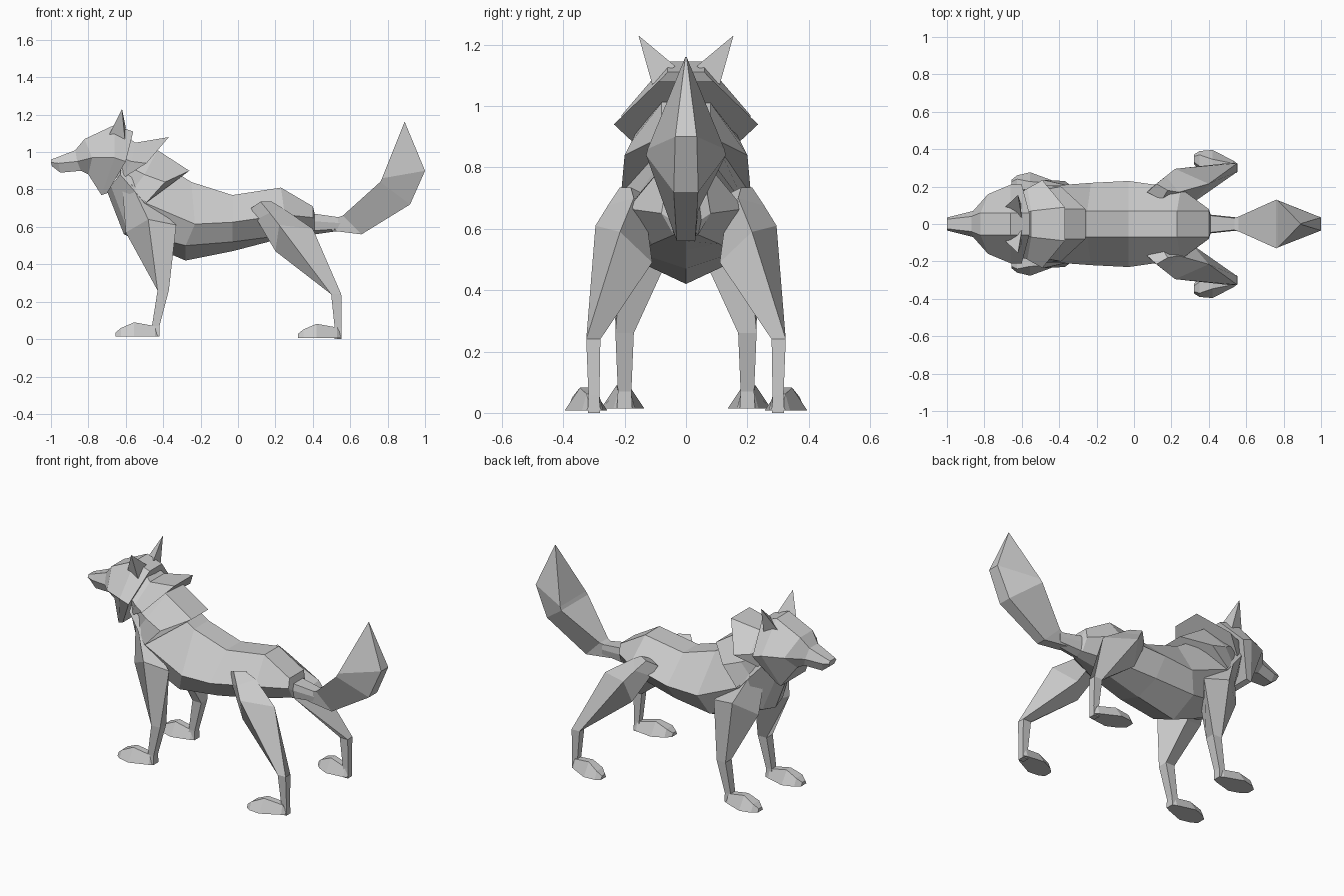
import bpy
import bmesh
from mathutils import Vector

default_cube = bpy.data.objects.get("Cube")
if default_cube:
    bpy.data.objects.remove(default_cube, do_unlink=True)

# One fur colour for the whole animal
fur = bpy.data.materials.new("light_grey_fur")
fur.use_nodes = True
fur_colour = (0.6, 0.6, 0.6, 1)
fur.diffuse_color = fur_colour
fur.node_tree.nodes["Principled BSDF"].inputs["Base Color"].default_value = fur_colour


def loft(name, rings, mirrored=False):
    """Skin closed rings of equal length, cap both ends, optionally mirror to the other side."""
    bm = bmesh.new()
    loops = [[bm.verts.new(point) for point in ring] for ring in rings]
    count = len(loops[0])
    for lower, upper in zip(loops, loops[1:]):
        for i in range(count):
            j = (i + 1) % count
            bm.faces.new((lower[i], lower[j], upper[j], upper[i]))
    for end in (loops[0], loops[-1]):
        bm.faces.new(end)
    bmesh.ops.remove_doubles(bm, verts=bm.verts, dist=0.0001)
    bmesh.ops.recalc_face_normals(bm, faces=bm.faces)
    mesh = bpy.data.meshes.new(name)
    bm.to_mesh(mesh)
    bm.free()
    mesh.materials.append(fur)
    part = bpy.data.objects.new(name, mesh)
    bpy.context.collection.objects.link(part)
    if mirrored:
        modifier = part.modifiers.new("other_side", "MIRROR")
        modifier.use_axis = (False, True, False)
        modifier.use_mirror_merge = False


def section(**half):
    """Symmetric ring from named points running down one side, crown to keel."""
    points = [Vector(point) for point in half.values()]
    other = [Vector((p.x, -p.y, p.z)) for p in reversed(points) if p.y > 0]
    return points + other


def limb(front, outer, back, inner):
    """Four-cornered ring around a leg."""
    return [Vector(corner) for corner in (front, outer, back, inner)]


def shank(x, y, z, depth, width):
    """Small rectangular ring of the lower leg."""
    return limb(front=(x - depth, y - width, z), outer=(x - depth, y + width, z),
                back=(x + depth, y + width, z), inner=(x + depth, y - width, z))


# Torso from the neck to the root of the tail, with flat sloping sides
loft("torso", [
    section(crown=(-.6, .06, 1.08), flank=(-.63, .16, .88),
            belly=(-.68, .07, .82), keel=(-.7, 0, .79)),
    section(crown=(-.42, .07, .95), flank=(-.5, .2, .73),
            belly=(-.59, .1, .58), keel=(-.61, 0, .56)),
    section(crown=(-.25, .07, .84), flank=(-.23, .22, .615),
            belly=(-.28, .17, .5), keel=(-.28, 0, .42)),
    section(crown=(-.03, .07, .77), flank=(-.03, .23, .625),
            belly=(-.03, .15, .52), keel=(-.03, 0, .47)),
    section(crown=(.23, .07, .81), flank=(.25, .19, .665),
            belly=(.2, .11, .55), keel=(.2, 0, .53)),
    section(crown=(.4, .07, .71), flank=(.4, .08, .65),
            belly=(.4, .04, .58), keel=(.4, 0, .56)),
    section(crown=(.41, .045, .67), flank=(.41, .05, .63),
            belly=(.41, .04, .58), keel=(.41, 0, .56)),
    section(crown=(.55, .03, .65), flank=(.55, .035, .62),
            belly=(.55, .03, .59), keel=(.55, 0, .58)),
])

# Bushy tail with a broad front and a narrow back ridge
loft("tail", [
    section(face=(.53, .03, .65), rear=(.5, .03, .58)),
    section(face=(.56, .04, .66), rear=(.66, .03, .56)),
    section(face=(.76, .13, .84), rear=(.92, .04, .72)),
    section(face=(.77, .125, .86), rear=(1, .035, .9)),
    section(face=(.89, .002, 1.16), rear=(.892, .002, 1.16)),
])

# Head with a tapering muzzle and flared cheeks
loft("head", [
    section(crown=(-1, .025, .96), cheek=(-1, .035, .945), jaw=(-.995, .02, .925)),
    section(crown=(-.96, .03, .975), cheek=(-.96, .045, .94), jaw=(-.95, .03, .89)),
    section(crown=(-.87, .04, 1.01), cheek=(-.86, .07, .95), jaw=(-.84, .05, .9)),
    section(crown=(-.82, .06, 1.07), cheek=(-.78, .16, .97), jaw=(-.8, .06, .88)),
    section(crown=(-.66, .06, 1.145), cheek=(-.66, .21, .97), jaw=(-.73, .12, .77)),
    section(crown=(-.56, .06, 1.11), cheek=(-.6, .21, .95), jaw=(-.7, .12, .78)),
])

# Two overlapping layers of mane behind the head
loft("upper_mane", [
    section(crown=(-.6, .05, 1.09), cheek=(-.62, .16, .97), throat=(-.66, .1, .87)),
    section(crown=(-.55, .07, 1.05), cheek=(-.57, .19, .95), throat=(-.63, .14, .85)),
    section(crown=(-.37, .09, 1.08), cheek=(-.49, .235, .94), throat=(-.6, .16, .87)),
])
loft("lower_mane", [
    section(crown=(-.54, .06, 1.04), cheek=(-.58, .16, .92), throat=(-.62, .13, .85)),
    section(crown=(-.43, .08, 1.01), cheek=(-.5, .18, .88), throat=(-.56, .17, .8)),
    section(crown=(-.26, .08, .9), cheek=(-.39, .2, .84), throat=(-.49, .21, .73)),
])

# Pointed ears
ear_tip = Vector((-.62, .155, 1.23))
ear_base = [Vector(p) for p in ((-.69, .09, 1.09), (-.6, .035, 1.13), (-.605, .11, 1.07))]
loft("ears", [ear_base, [ear_tip.lerp(p, 0.01) for p in ear_base]], mirrored=True)

# Front legs, from shoulder to heel
loft("front_legs", [
    limb(front=(-.62, .11, .83), outer=(-.57, .17, .83),
         back=(-.53, .15, .79), inner=(-.55, .09, .79)),
    limb(front=(-.6, .15, .57), outer=(-.48, .235, .64),
         back=(-.33, .2, .61), inner=(-.43, .06, .5)),
    shank(x=-.4, y=.2, z=.26, depth=.03, width=.03),
    shank(x=-.44, y=.2, z=.07, depth=.02, width=.022),
    shank(x=-.44, y=.2, z=.015, depth=.02, width=.025),
], mirrored=True)

# Hind legs, from hip to heel
loft("hind_legs", [
    limb(front=(.07, .17, .7), outer=(.12, .215, .735),
         back=(.18, .18, .735), inner=(.15, .13, .71)),
    limb(front=(.1, .2, .64), outer=(.17, .255, .675),
         back=(.24, .17, .7), inner=(.2, .13, .64)),
    limb(front=(.2, .24, .47), outer=(.22, .295, .61),
         back=(.4, .215, .59), inner=(.31, .11, .49)),
    shank(x=.525, y=.302, z=.24, depth=.027, width=.023),
    shank(x=.535, y=.3, z=.06, depth=.018, width=.018),
    shank(x=.535, y=.3, z=0, depth=.018, width=.02),
], mirrored=True)


def paw(name, heel, y, ground, splay):
    """Wedge-shaped paw pointing forward from the heel."""
    rings = []
    for reach, base, ridge, height in ((.23, .025, .015, .02), (.2, .05, .03, .045),
                                       (.13, .07, .02, .075), (.02, .035, .02, .055),
                                       (0, .025, .015, .02)):
        x, middle = heel - reach, y + splay * reach
        rings.append([(x, middle - base, ground), (x, middle + base, ground),
                      (x, middle + ridge, ground + height), (x, middle - ridge, ground + height)])
    loft(name, rings, mirrored=True)


paw("front_paws", heel=-.425, y=.2, ground=.015, splay=.05)
paw("hind_paws", heel=.55, y=.3, ground=.007, splay=.2)
